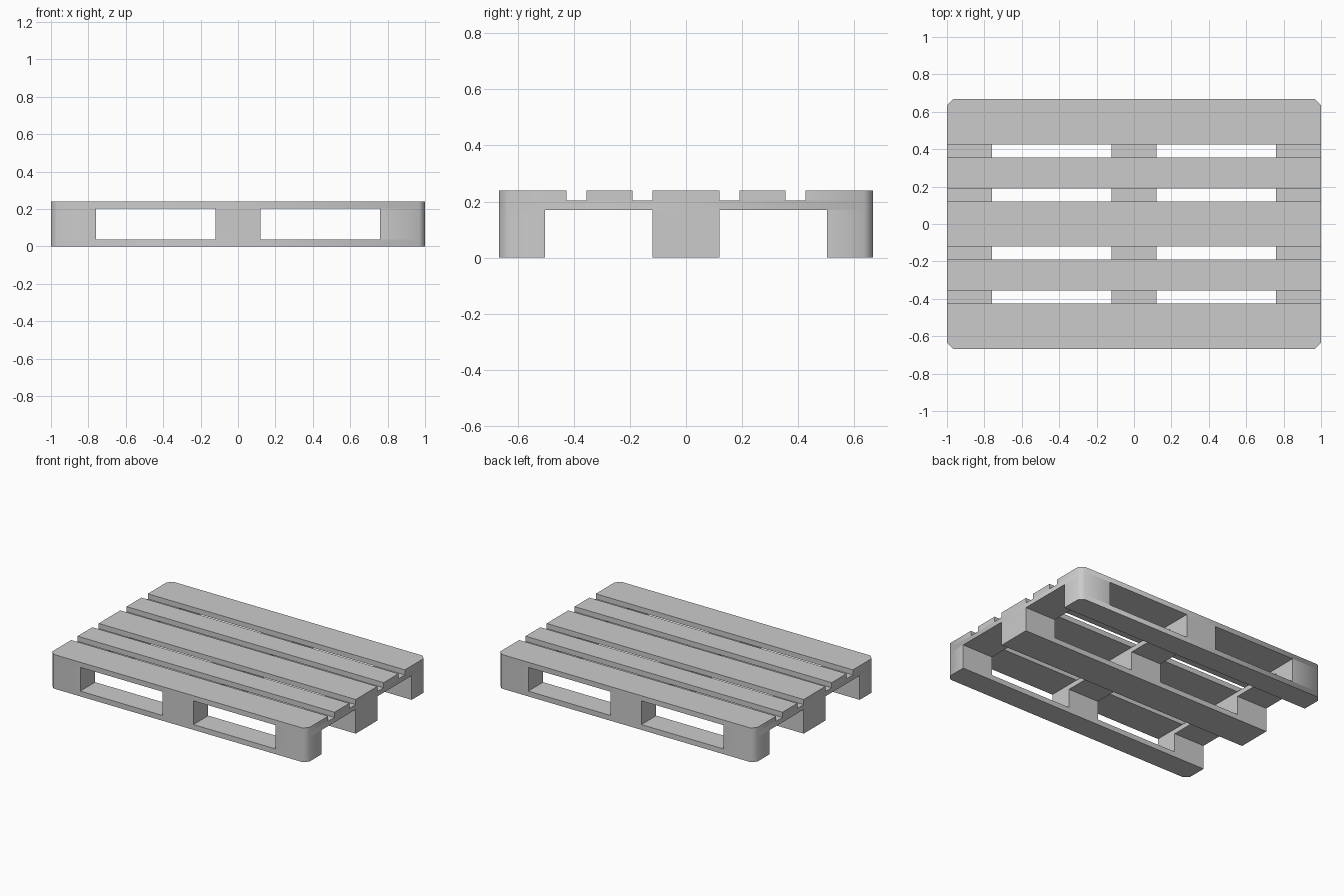
import bpy, bmesh, math

if "Cube" in bpy.data.objects:
    bpy.data.objects.remove(bpy.data.objects["Cube"])

HX, HY, CUT = 1.0, 0.667, 0.032      # pallet half size and corner chamfer
Z = [0.0, 0.037, 0.17, 0.204, 0.24]  # layer heights


def board(name, x, y, z):
    """Box whose corners are chamfered where they meet the pallet's outer corners."""
    pts = []
    for px, py, first_x in ((x[0], y[0], False), (x[1], y[0], True),
                            (x[1], y[1], False), (x[0], y[1], True)):
        if abs(px) >= HX - 1e-4 and abs(py) >= HY - 1e-4:
            along_x = (px - math.copysign(CUT, px), py)
            along_y = (px, py - math.copysign(CUT, py))
            pts += [along_x, along_y] if first_x else [along_y, along_x]
        else:
            pts.append((px, py))
    bm = bmesh.new()
    base = bm.faces.new([bm.verts.new((a, b, z[0])) for a, b in pts])
    top = bmesh.ops.extrude_face_region(bm, geom=[base])["geom"]
    bmesh.ops.translate(bm, vec=(0, 0, z[1] - z[0]),
                        verts=[v for v in top if isinstance(v, bmesh.types.BMVert)])
    bmesh.ops.recalc_face_normals(bm, faces=bm.faces)
    mesh = bpy.data.meshes.new(name)
    bm.to_mesh(mesh)
    bm.free()
    obj = bpy.data.objects.new(name, mesh)
    bpy.context.collection.objects.link(obj)
    bpy.context.view_layer.objects.active = obj
    obj.select_set(True)


columns = {"left": (-HX, -0.76), "middle": (-0.12, 0.12), "right": (0.76, HX)}
rows = {"front": (-HY, -0.502), "centre": (-0.12, 0.12), "back": (0.502, HY)}

# Bottom runners and the blocks standing on them
for row, y in rows.items():
    board(f"{row}_runner", (-HX, HX), y, Z[0:2])
    for col, x in columns.items():
        board(f"{row}_{col}_block", x, y, Z[1:3])

# Cross boards
for col, x in columns.items():
    board(f"{col}_cross_board", x, (-HY, HY), Z[2:4])

# Deck boards
deck = {"front": (-HY, -0.426), "front_inner": (-0.355, -0.19), "centre": (-0.12, 0.12),
        "back_inner": (0.19, 0.355), "back": (0.426, HY)}
for name, y in deck.items():
    board(f"{name}_deck_board", (-HX, HX), y, Z[3:5])

# Soft shading across the chamfered corners only
bpy.ops.object.shade_smooth_by_angle(angle=math.radians(50))
